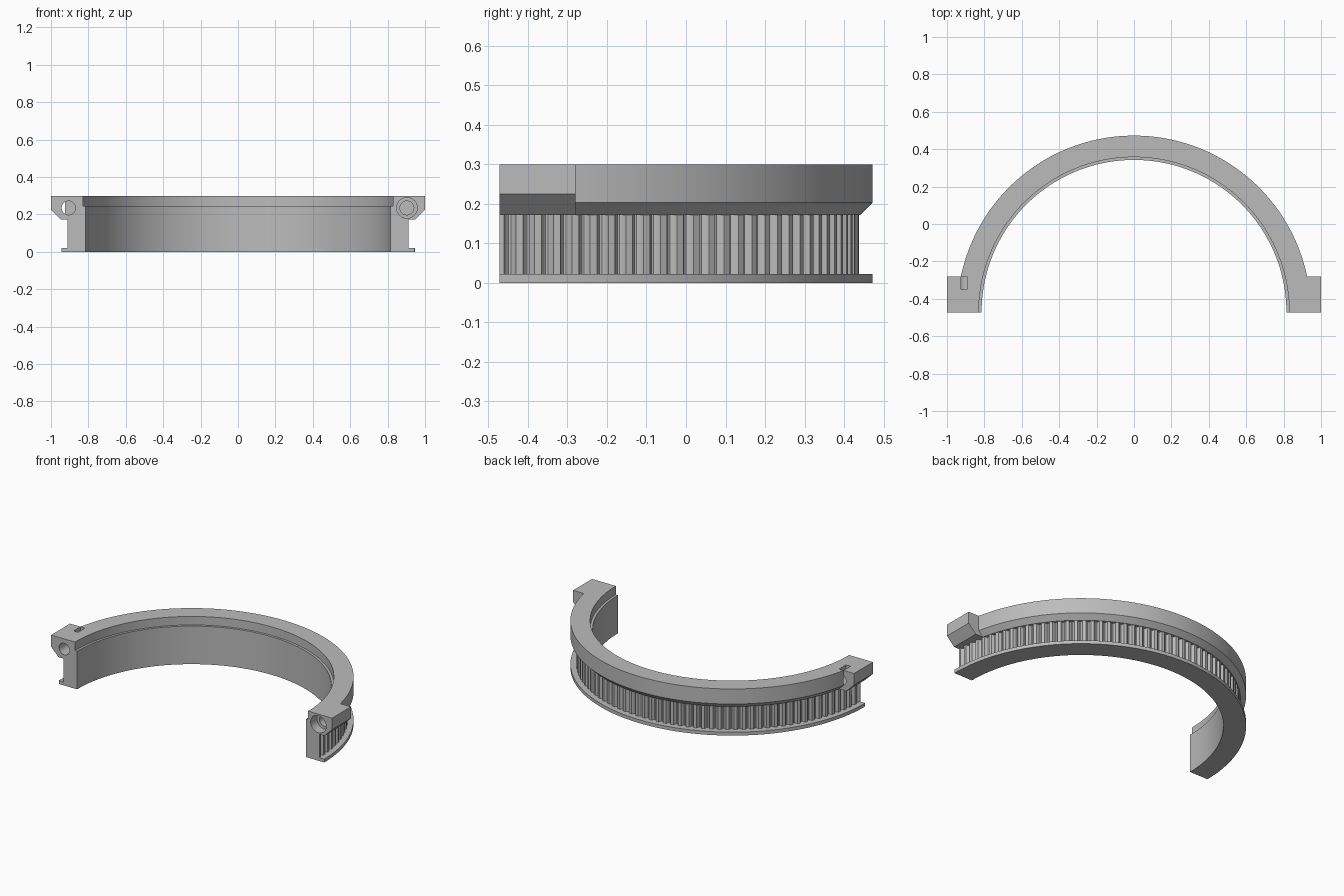
import bpy
import bmesh
from math import pi, sin, cos, radians

cube = bpy.data.objects.get("Cube")
if cube:
    bpy.data.objects.remove(cube)

YC = -0.4725           # centre line of the half ring
R_OUT, R_IN = 0.945, 0.815
TIP, VALLEY = 0.911, 0.894
TEETH, STEPS = 60, 8   # teeth on the half ring, angular steps per tooth
BOLT_X, BOLT_Z = 0.903, 0.235

grey = bpy.data.materials.new("plain grey")
grey.use_nodes = True
grey.diffuse_color = (0.5, 0.5, 0.5, 1)
grey.node_tree.nodes["Principled BSDF"].inputs["Base Color"].default_value = (0.5, 0.5, 0.5, 1)


def make_object(name, bm):
    bmesh.ops.recalc_face_normals(bm, faces=bm.faces)
    mesh = bpy.data.meshes.new(name)
    bm.to_mesh(mesh)
    bm.free()
    mesh.materials.append(grey)
    obj = bpy.data.objects.new(name, mesh)
    bpy.context.collection.objects.link(obj)
    return obj


def loft(name, sections):
    """Skin matching closed sections and cap both ends."""
    bm = bmesh.new()
    rows = [[bm.verts.new(p) for p in s] for s in sections]
    n = len(rows[0])
    for a, b in zip(rows, rows[1:]):
        for i in range(n):
            j = (i + 1) % n
            bm.faces.new((a[i], a[j], b[j], b[i]))
    bm.faces.new(rows[0])
    bm.faces.new(rows[-1])
    return make_object(name, bm)


def extrude_y(name, profile, y0, y1):
    return loft(name, [[(x, y, z) for x, z in profile] for y in (y0, y1)])


def bore(x, radius, y0, y1):
    circle = [(x + radius * cos(2 * pi * i / 40), BOLT_Z + radius * sin(2 * pi * i / 40))
              for i in range(40)]
    return extrude_y("bolt_hole_cutter", circle, y0, y1)


def combine(target, tool, operation):
    tool.hide_render = True
    mod = target.modifiers.new(operation.lower(), "BOOLEAN")
    mod.operation = operation
    mod.solver = "EXACT"
    mod.object = tool
    bpy.context.view_layer.objects.active = target
    bpy.ops.object.modifier_apply(modifier=mod.name)
    bpy.data.objects.remove(tool)


def ring_section(step):
    """Radial section with the belt groove at tooth tip or valley depth."""
    angle = pi * step / (TEETH * STEPS)
    phase = (step % STEPS) / STEPS
    depth = max(0, sin(pi * (phase - 0.25) / 0.62)) if 0.25 < phase < 0.87 else 0
    groove = TIP - (TIP - VALLEY) * depth ** 0.6
    profile = [(R_IN, 0), (R_OUT, 0), (R_OUT, 0.022), (groove, 0.022), (groove, 0.172),
               (0.914, 0.172), (R_OUT, 0.203), (R_OUT, 0.3), (0.83, 0.3),
               (0.83, 0.245), (R_IN, 0.245)]
    return [(r * cos(angle), YC + r * sin(angle), z) for r, z in profile]


# Toothed half ring with flanges
ring = loft("toothed_half_ring", [ring_section(s) for s in range(TEETH * STEPS + 1)])

# Clamping lugs with chamfered undersides
for side in (-1, 1):
    lug = [(0.87, 0.172), (0.947, 0.172), (1.0, 0.225), (1.0, 0.3), (0.87, 0.3)]
    combine(ring, extrude_y("lug", [(side * x, z) for x, z in lug], YC, -0.28), "UNION")

# Right lug: through hole and nut slot open at the top
combine(ring, bore(-BOLT_X - 0.003, 0.037, -0.6, -0.279), "DIFFERENCE")
slot = [(-0.925, 0.205), (-0.893, 0.205), (-0.893, 0.35), (-0.925, 0.35)]
combine(ring, extrude_y("nut_slot_cutter", slot, -0.35, -0.281), "DIFFERENCE")

# Left lug: stepped blind hole
combine(ring, bore(BOLT_X, 0.055, -0.6, -0.41), "DIFFERENCE")
combine(ring, bore(BOLT_X, 0.037, -0.5, -0.32), "DIFFERENCE")

# Smooth curves, crisp edges
bpy.ops.object.select_all(action="DESELECT")
ring.select_set(True)
bpy.context.view_layer.objects.active = ring
bpy.ops.object.shade_smooth_by_angle(angle=radians(30))
